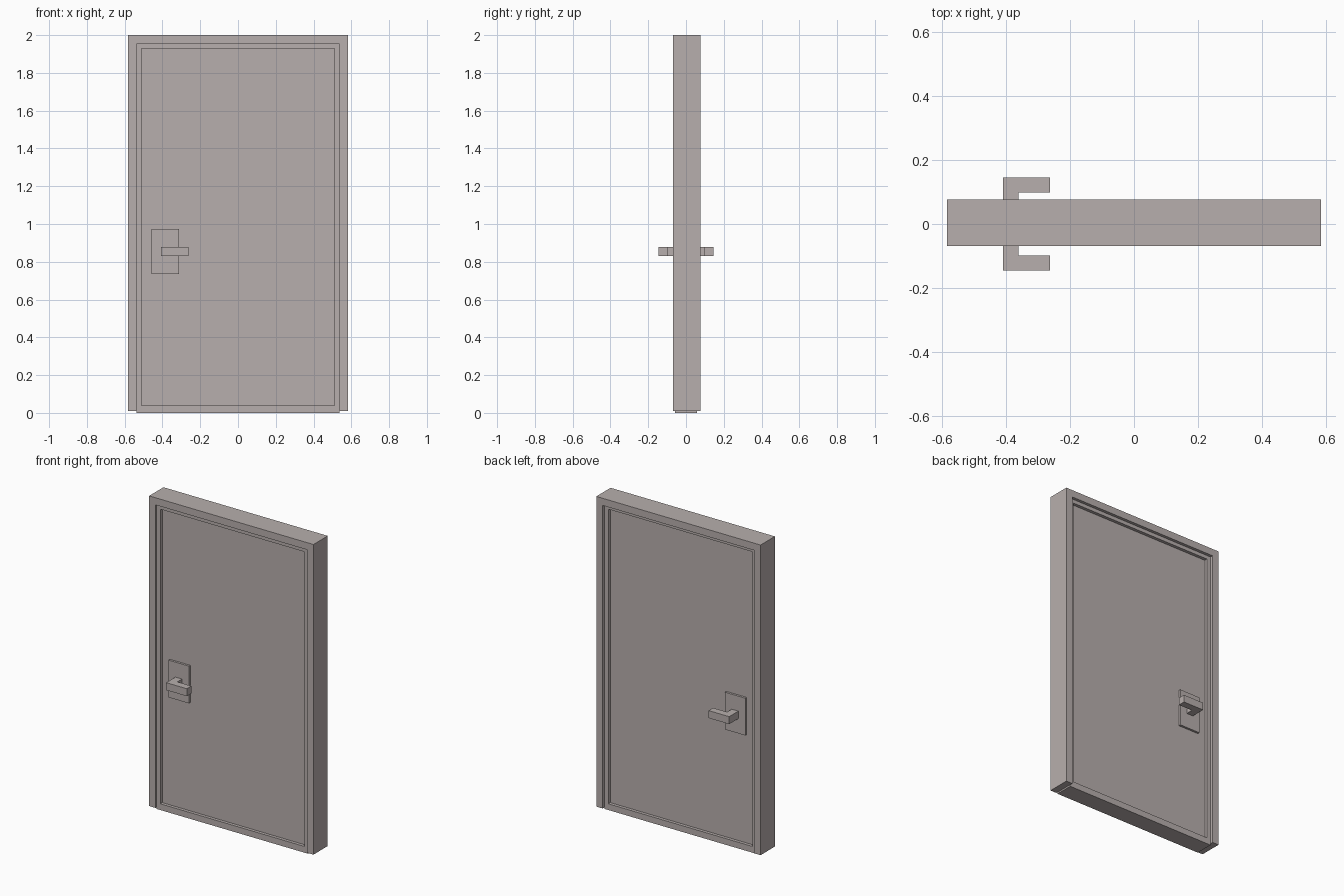
import bpy, bmesh

if "Cube" in bpy.data.objects:
    bpy.data.objects.remove(bpy.data.objects["Cube"])

mat = bpy.data.materials.new("warm_grey")
mat.diffuse_color = (0.477, 0.428, 0.417, 1.0)
mat.use_nodes = True
mat.node_tree.nodes["Principled BSDF"].inputs["Base Color"].default_value = mat.diffuse_color


def make(name, bm):
    bmesh.ops.recalc_face_normals(bm, faces=bm.faces)
    me = bpy.data.meshes.new(name)
    bm.to_mesh(me)
    bm.free()
    me.materials.append(mat)
    ob = bpy.data.objects.new(name, me)
    bpy.context.collection.objects.link(ob)
    return ob


def extrude(name, outline, axis, lo, hi):
    """Extrude a 2D outline along y ('y': points are x,z) or z ('z': points are x,y)."""
    bm = bmesh.new()
    put = (lambda a, b: (a, lo, b)) if axis == 'y' else (lambda a, b: (a, b, lo))
    face = bm.faces.new([bm.verts.new(put(a, b)) for a, b in outline])
    ext = bmesh.ops.extrude_face_region(bm, geom=[face])
    verts = [g for g in ext["geom"] if isinstance(g, bmesh.types.BMVert)]
    d = hi - lo
    bmesh.ops.translate(bm, verts=verts, vec=(0, d, 0) if axis == 'y' else (0, 0, d))
    return make(name, bm)


def rect(x0, x1, z0, z1):
    return [(x0, z0), (x1, z0), (x1, z1), (x0, z1)]


# Door frame: an upside-down U, open at the floor
extrude("door_frame", [(-0.583, 0.01), (-0.538, 0.01), (-0.538, 1.954), (0.538, 1.954),
                       (0.538, 0.01), (0.583, 0.01), (0.583, 2.0), (-0.583, 2.0)],
        'y', -0.068, 0.077)

# Door leaf rim: closed ring, set back from the frame faces
bm = bmesh.new()
loops = []
for y in (-0.058, 0.058):
    for r in (rect(-0.538, 0.538, 0.0, 1.954), rect(-0.511, 0.511, 0.04, 1.93)):
        loops.append([bm.verts.new((x, y, z)) for x, z in r])
fo, fi, bo, bi = loops
for a, b in ((fo, fi), (fi, bi), (bi, bo), (bo, fo)):
    for i in range(4):
        j = (i + 1) % 4
        bm.faces.new((a[i], a[j], b[j], b[i]))
make("door_rim", bm)

# Recessed door panel
extrude("door_panel", rect(-0.511, 0.511, 0.04, 1.93), 'y', -0.038, 0.038)

# Lock plate and lever handle on both sides
for side, s in (("front", -1), ("back", 1)):
    extrude(side + "_lock_plate", rect(-0.457, -0.312, 0.735, 0.974),
            'y', *sorted((s * 0.038, s * 0.052)))
    lever = [(-0.408, 0.052), (-0.361, 0.052), (-0.361, 0.099),
             (-0.262, 0.099), (-0.262, 0.145), (-0.408, 0.145)]
    extrude(side + "_lever_handle", [(x, s * y) for x, y in lever], 'z', 0.83, 0.878)
